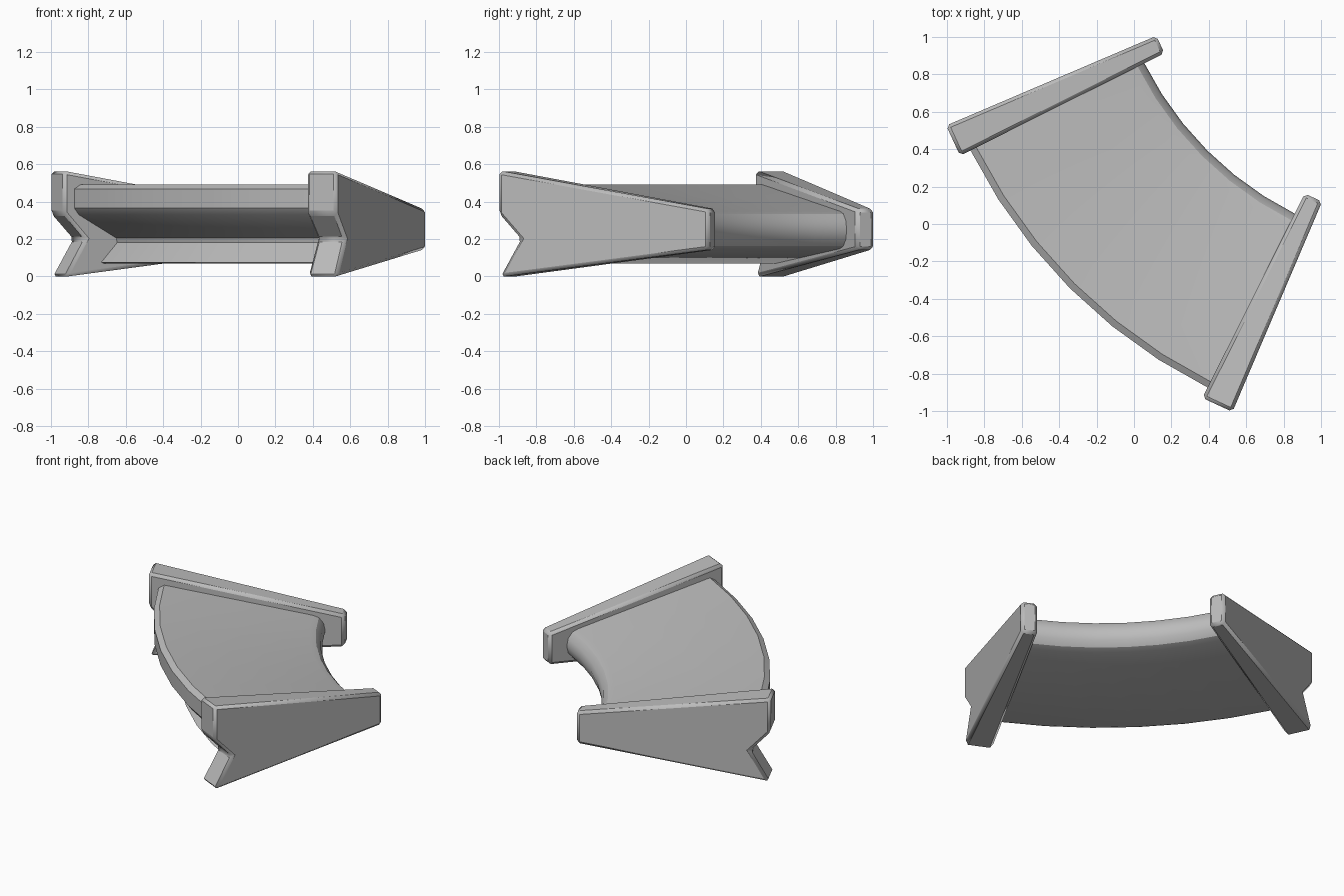
import bpy, bmesh, math

if "Cube" in bpy.data.objects:
    bpy.data.objects.remove(bpy.data.objects["Cube"], do_unlink=True)

CENTRE = 1.665  # bend centre lies at x = y = CENTRE

grey = bpy.data.materials.new("plain_grey")
grey.use_nodes = True
grey.diffuse_color = (0.5, 0.5, 0.5, 1)
grey.node_tree.nodes["Principled BSDF"].inputs["Base Color"].default_value = (0.5, 0.5, 0.5, 1)


def sweep(name, profile, start, end, steps, bevel, segments):
    """Sweep a closed (radius, height) profile round the bend centre."""
    bm = bmesh.new()
    rings = []
    for i in range(steps + 1):
        a = math.radians(225 + start + (end - start) * i / steps)
        rings.append([bm.verts.new((CENTRE + r * math.cos(a), CENTRE + r * math.sin(a), z))
                      for r, z in profile])
    n = len(profile)
    for a, b in zip(rings, rings[1:]):
        for j in range(n):
            k = (j + 1) % n
            bm.faces.new((a[j], a[k], b[k], b[j]))
    bm.faces.new(rings[0])
    bm.faces.new(rings[-1])
    bmesh.ops.recalc_face_normals(bm, faces=bm.faces)
    mesh = bpy.data.meshes.new(name)
    bm.to_mesh(mesh)
    bm.free()
    mesh.materials.append(grey)
    obj = bpy.data.objects.new(name, mesh)
    bpy.context.collection.objects.link(obj)
    if bevel:
        mod = obj.modifiers.new("edge_bevel", 'BEVEL')
        mod.width = bevel
        mod.segments = segments
        mod.limit_method = 'ANGLE'
        mod.angle_limit = math.radians(25)
    bpy.ops.object.select_all(action='DESELECT')
    obj.select_set(True)
    bpy.context.view_layer.objects.active = obj
    bpy.ops.object.shade_smooth_by_angle(angle=math.radians(32))
    return obj


# Curved body: tapered slab, notched outside, rounded inside
body = [(2.805, 0.49), (2.84, 0.468), (2.84, 0.365), (2.815, 0.33),
        (2.59, 0.205), (2.585, 0.18), (2.68, 0.075), (2.66, 0.068)]
for i in range(7):
    t = math.radians(-90 - 180 * i / 6)
    body.append((1.88 + 0.08 * math.cos(t), 0.248 + 0.1 * math.sin(t)))
sweep("curved_body", body, -18.5, 18.5, 6, 0, 1)

# End flanges: wedge plates with the same notch, mirrored about the bend
flange = [(2.902, 0.565), (1.68, 0.36), (1.68, 0.143),
          (2.895, -0.003), (2.775, 0.2), (2.902, 0.335)]
for side, label in ((-1, "rear"), (1, "front")):
    sweep(label + "_flange", flange, side * 18.4, side * 21.9, 1, 0.018, 1)
